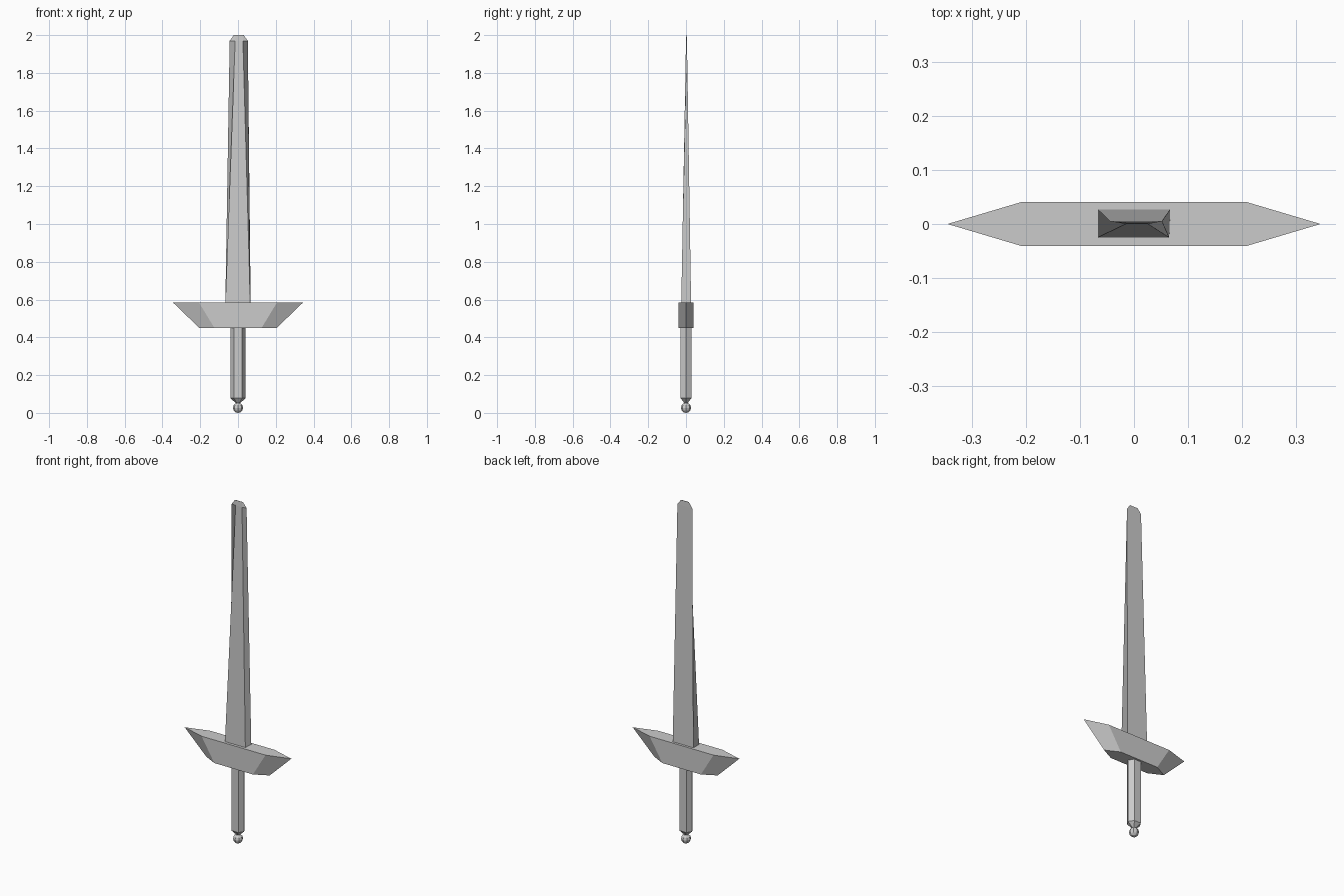
import bpy, bmesh
from mathutils import Matrix

cube = bpy.data.objects.get("Cube")
if cube:
    bpy.data.objects.remove(cube, do_unlink=True)

steel = bpy.data.materials.new("plain grey")
steel.use_nodes = True
GREY = (0.6, 0.6, 0.6, 1)
steel.diffuse_color = GREY
steel.node_tree.nodes["Principled BSDF"].inputs["Base Color"].default_value = GREY


def finish(name, bm):
    bmesh.ops.recalc_face_normals(bm, faces=bm.faces)
    mesh = bpy.data.meshes.new(name)
    bm.to_mesh(mesh)
    bm.free()
    mesh.materials.append(steel)
    ob = bpy.data.objects.new(name, mesh)
    bpy.context.collection.objects.link(ob)
    return ob


def loft(name, sections, cap_start=True, cap_end=True):
    """Bridge a stack of matching (x, y) outlines, each given with its height."""
    bm = bmesh.new()
    rings = [[bm.verts.new((x, y, z)) for x, y in outline] for z, outline in sections]
    for low, high in zip(rings, rings[1:]):
        n = len(low)
        for i in range(n):
            j = (i + 1) % n
            bm.faces.new((low[i], low[j], high[j], high[i]))
    if cap_start:
        bm.faces.new(rings[0])
    if cap_end:
        bm.faces.new(rings[-1])
    return finish(name, bm)


# Blade: box at the guard, narrowing to a thin tip with bevelled front edges
def blade_outline(front_l, front_r, back_l, back_r, front_y, back_y):
    return [(front_l, front_y), (front_r, front_y), (back_r, back_y), (back_l, back_y)]


loft("blade", [
    (0.58, blade_outline(-0.067, 0.065, -0.067, 0.067, -0.025, 0.027)),
    (1.97, blade_outline(-0.015, 0.026, -0.044, 0.052, 0.0, 0.005)),
    (2.0, blade_outline(-0.014, 0.025, -0.022, 0.03, 0.002, 0.004)),
])


# Guard: pointed slab with ends sloping inwards
def guard_outline(tip, corner, half_depth):
    return [(-tip, 0), (-corner, -half_depth), (corner, -half_depth),
            (tip, 0), (corner, half_depth), (-corner, half_depth)]


loft("guard", [
    (0.45, guard_outline(0.205, 0.125, 0.041)),
    (0.585, guard_outline(0.345, 0.207, 0.041)),
])


# Grip: six-sided bar closing in to the pommel neck
def grip_outline(scale):
    return [(x * scale, y * scale) for x, y in
            [(-0.04, 0), (-0.022, -0.029), (0.022, -0.029),
             (0.04, 0), (0.022, 0.029), (-0.022, 0.029)]]


loft("grip", [(0.052, grip_outline(0.3)), (0.078, grip_outline(1)), (0.46, grip_outline(1))])

# Pommel ball
bm = bmesh.new()
bmesh.ops.create_uvsphere(bm, u_segments=8, v_segments=6, radius=0.027,
                          matrix=Matrix.Translation((0, 0, 0.027)))
finish("pommel", bm)
